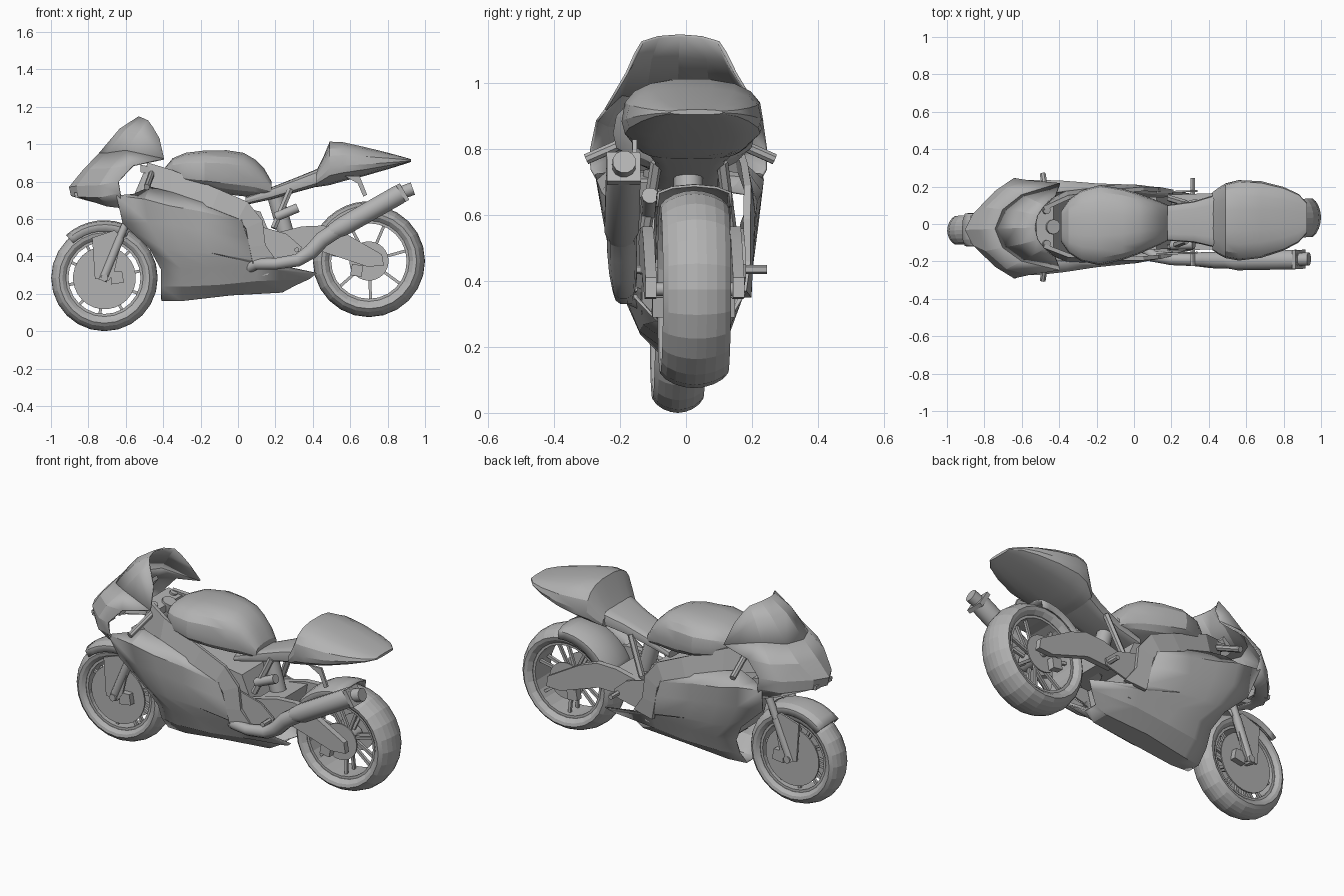
import bpy, bmesh
from math import sin, cos, pi, radians
from mathutils import Vector

if "Cube" in bpy.data.objects:
    bpy.data.objects.remove(bpy.data.objects["Cube"])

GREY = bpy.data.materials.new("plain grey")
GREY.use_nodes = True
GREY.diffuse_color = (.45, .45, .45, 1)
GREY.node_tree.nodes["Principled BSDF"].inputs["Base Color"].default_value = (.45, .45, .45, 1)

FRONT, REAR = Vector((-.714, 0, .285)), Vector((.7, 0, .375))
YAW = .035  # the whole machine is turned slightly


def finish(name, bm, mirror=False, thick=0, angle=16):
    """Mirror, turn, shade and store one part."""
    if mirror:
        new = bmesh.ops.duplicate(bm, geom=bm.verts[:] + bm.edges[:] + bm.faces[:])["geom"]
        for v in new:
            if isinstance(v, bmesh.types.BMVert):
                v.co.y *= -1
        bmesh.ops.reverse_faces(bm, faces=[f for f in new if isinstance(f, bmesh.types.BMFace)])
        bmesh.ops.remove_doubles(bm, verts=bm.verts[:], dist=.0005)
    bmesh.ops.recalc_face_normals(bm, faces=bm.faces[:])
    for v in bm.verts:
        v.co.y += YAW * v.co.x
    mesh = bpy.data.meshes.new(name)
    bm.to_mesh(mesh)
    bm.free()
    if angle:
        mesh.shade_smooth()
        mesh.set_sharp_from_angle(angle=radians(angle))
    mesh.materials.append(GREY)
    ob = bpy.data.objects.new(name, mesh)
    bpy.context.collection.objects.link(ob)
    if thick:
        mod = ob.modifiers.new("thickness", "SOLIDIFY")
        mod.thickness, mod.offset = thick, 0
    return ob


def skin(bm, rows, around=False, along=False, caps=False):
    """Join rows of points with quads."""
    v = [[bm.verts.new(p) for p in row] for row in rows]
    for i in range(len(v) - (not along)):
        a, b = v[i], v[(i + 1) % len(v)]
        for j in range(len(a) - (not around)):
            k = (j + 1) % len(a)
            bm.faces.new((a[j], a[k], b[k], b[j]))
    if caps:
        bm.faces.new(v[0][::-1])
        bm.faces.new(v[-1])


def shell(name, rows, thick=.008, angle=16):
    bm = bmesh.new()
    skin(bm, rows)
    return finish(name, bm, True, thick, angle)


def add_rod(bm, points, radii, sides=10):
    pts = [Vector(p) for p in points]
    rings = []
    for i, p in enumerate(pts):
        t = (pts[min(i + 1, len(pts) - 1)] - pts[max(i - 1, 0)]).normalized()
        u = t.cross(Vector((0, 1, 0)) if abs(t.y) < .9 else Vector((0, 0, 1))).normalized()
        w = t.cross(u)
        r = radii[i] if isinstance(radii, (list, tuple)) else radii
        turn = [2 * pi * (j + .5) / sides for j in range(sides)]
        rings.append([p + r * (u * cos(a) + w * sin(a)) for a in turn])
    skin(bm, rings, around=True, caps=True)


def rod(name, points, radii, sides=10, mirror=False):
    bm = bmesh.new()
    add_rod(bm, points, radii, sides)
    return finish(name, bm, mirror, angle=40)


def plate(name, outline, y0, y1, mirror=True):
    """Extruded side profile."""
    bm = bmesh.new()
    skin(bm, [[(x, y, z) for x, z in outline] for y in (y0, y1)], around=True, caps=True)
    return finish(name, bm, mirror)


def hull(name, stations, power=.75, sides=18, waist=.5):
    """Rounded body from (x, bottom, top, half width) stations, widest at the waist."""
    bm, rings = bmesh.new(), []
    soft = lambda s: abs(s) ** power * (1 if s > 0 else -1)
    for x, low, high, w in stations:
        mid = low + waist * (high - low)
        turn = [2 * pi * j / sides for j in range(sides)]
        rings.append([(x, w * soft(cos(a)), mid + soft(sin(a)) * (high - mid if sin(a) > 0 else mid - low))
                      for a in turn])
    skin(bm, rings, around=True, caps=True)
    return finish(name, bm, angle=24)


def lathe(name, centre, profile, steps=24, angle=10):
    """Spin a closed (radius, y) profile about the axle."""
    bm = bmesh.new()
    rows = []
    for i in range(steps):
        a = 2 * pi * i / steps
        rows.append([centre + Vector((r * cos(a), y, r * sin(a))) for r, y in profile])
    skin(bm, rows, around=True, along=True)
    return finish(name, bm, angle=angle)


def wheel(label, c, r, w, rim, spokes, disc):
    half = [(rim, .75 * w), (r * .79, .95 * w), (r * .85, w), (r * .91, .84 * w), (r * .96, .58 * w), (r * .99, .28 * w)]
    lathe(label + "_tyre", c, half + [(r, 0)] + [(a, -b) for a, b in half[::-1]])
    band = [(rim - .014, .72 * w), (rim + .006, .72 * w)]
    lathe(label + "_rim", c, band + [(a, -b) for a, b in band[::-1]])
    bm = bmesh.new()
    for i in range(spokes):
        a = 2 * pi * (i + .3) / spokes
        d = Vector((cos(a), 0, sin(a)))
        for side in (-1, 1):
            add_rod(bm, [c + d * .03 + Vector((0, side * .02, 0)),
                         c + d * (rim - .008) + Vector((0, side * .35 * w, 0))], .011, 4)
    finish(label + "_spokes", bm)
    rod(label + "_axle", [c - Vector((0, w + .04, 0)), c + Vector((0, w + .04, 0))], .02)
    rod(label + "_hub", [c - Vector((0, .6 * w, 0)), c + Vector((0, .6 * w, 0))], .045, 14)
    y = .72 * w
    rod(label + "_discs", [c + Vector((0, y, 0)), c + Vector((0, y + .008, 0))], disc, 28, True)


def fender(name, c, r, w, start, end, skirt):
    rows = []
    for i in range(9):
        a = radians(start + (end - start) * i / 8)
        rows.append([c + Vector((s * r * cos(a), y * w, s * r * sin(a)))
                     for s, y in ((skirt, 1), (.93, .97), (.98, .6), (1, 0))])
    shell(name, rows)


# Wheels and fenders
wheel("front_wheel", FRONT, .285, .077, .207, 10, .168)
wheel("rear_wheel", REAR, .3, .103, .216, 7, .105)
fender("front_fender", FRONT, .304, .086, 62, 132, .82)
fender("rear_fender", REAR, .316, .112, 84, 162, .8)
plate("fork_guard", [(-.78, .5), (-.66, .54), (-.62, .5), (-.66, .32), (-.69, .27), (-.765, .28)], .088, .1)

# Front fork and steering
rod("fork_lower", [(-.725, .09, .27), (-.63, .09, .5)], .024, mirror=True)
rod("fork_upper", [(-.64, .09, .48), (-.465, .09, .89)], .021, mirror=True)
plate("front_caliper", [(-.68, .25), (-.61, .26), (-.62, .32), (-.68, .32)], .065, .098)
for z, x in ((.85, -.48), (.69, -.55)):
    plate("fork_clamp", [(x - .04, z), (x + .05, z - .02), (x + .05, z + .02), (x - .04, z + .04)], -.12, .12, False)
rod("steering_head", [(-.52, 0, .66), (-.43, 0, .88)], .04)
rod("handlebar", [(-.455, .08, .86), (-.488, .285, .77)], .017, 8, True)
plate("dashboard", [(-.62, .92), (-.56, .97), (-.55, .95), (-.6, .88)], -.07, .07, False)

# Nose fairing and screen
shell("nose_fairing", [
    [(-.74, 0, .95), (-.70, .10, .95), (-.60, .175, .965), (-.395, .23, .92)],
    [(-.83, 0, .855), (-.79, .115, .865), (-.68, .215, .87), (-.56, .25, .885)],
    [(-.90, 0, .77), (-.86, .08, .775), (-.74, .20, .78), (-.64, .265, .80)],
    [(-.89, 0, .725), (-.85, .08, .72), (-.74, .20, .715), (-.63, .265, .74)],
    [(-.80, 0, .70), (-.76, .08, .69), (-.70, .16, .67), (-.62, .22, .66)]])
shell("windscreen", [
    [(-.53, 0, 1.145), (-.515, .065, 1.14), (-.48, .115, 1.125), (-.455, .137, 1.09)],
    [(-.63, 0, 1.08), (-.60, .085, 1.075), (-.53, .14, 1.065), (-.42, .165, 1.03)],
    [(-.74, 0, .95), (-.70, .10, .95), (-.60, .175, .965), (-.395, .23, .92)]])
plate("air_intake", [(-.87, .715), (-.875, .74), (-.77, .745), (-.76, .7)], .02, .075)

# Side and belly fairing, from the inner deck down to the keel
shell("body_fairing", [
    [(-.56, .18, .73), (-.47, .175, .77), (-.35, .19, .74), (-.20, .20, .69), (.02, .195, .63)],
    [(-.65, .25, .725), (-.50, .25, .705), (-.37, .24, .67), (-.20, .22, .64), (.02, .205, .59)],
    [(-.615, .19, .575), (-.48, .23, .58), (-.35, .228, .57), (-.20, .215, .54), (.05, .20, .50)],
    [(-.47, .175, .44), (-.40, .20, .44), (-.30, .208, .43), (-.15, .20, .42), (.09, .185, .38)],
    [(-.41, .135, .33), (-.30, .165, .33), (-.15, .17, .34), (.10, .16, .36), (.42, .13, .31)],
    [(-.41, .10, .24), (-.30, .125, .24), (-.10, .135, .25), (.10, .13, .27), (.38, .10, .28)],
    [(-.41, .04, .165), (-.30, .05, .165), (-.04, .06, .195), (.235, .05, .21), (.30, .04, .245)],
    [(-.41, 0, .165), (-.30, 0, .165), (-.04, 0, .195), (.235, 0, .21), (.30, 0, .245)]])

# Engine and radiator inside the fairing
plate("engine_block", [(-.3, .27), (.16, .3), (.2, .45), (.12, .64), (-.22, .7), (-.32, .5)], -.14, .14, False)
plate("radiator", [(-.37, .33), (-.34, .33), (-.44, .66), (-.48, .66)], -.15, .15, False)

# Frame beam and pivot plate
shell("frame", [
    [(-.48, .10, .90), (-.35, .155, .86), (-.10, .18, .755), (.05, .185, .69), (.13, .18, .59), (.145, .18, .46), (.21, .165, .37)],
    [(-.52, .10, .74), (-.36, .18, .73), (-.14, .20, .655), (.00, .20, .60), (.04, .195, .55), (.06, .19, .45), (.08, .185, .35)]],
    .022, 0)

# Tank, seat and tail
hull("fuel_tank", [
    (-.39, .83, .875, .08), (-.35, .80, .925, .14), (-.28, .77, .955, .19), (-.18, .75, .967, .215),
    (-.06, .73, .969, .19), (.03, .72, .955, .16), (.09, .72, .92, .135), (.14, .72, .87, .115), (.18, .72, .80, .095)],
     .75, 18, .45)
hull("seat", [(.04, .675, .72, .10), (.18, .705, .77, .095), (.32, .745, .825, .11), (.43, .775, .87, .14), (.5, .80, .9, .16)], .5, 16)
hull("tail", [
    (.42, .77, .86, .155), (.455, .775, .93, .18), (.49, .78, 1.015, .20), (.56, .80, 1.012, .215),
    (.68, .83, .985, .205), (.80, .865, .955, .17), (.88, .89, .933, .13), (.925, .905, .92, .08)], .75, 18, .4)
rod("seat_strut", [(.28, .1, .76), (.19, .13, .55)], .018, 6, True)
rod("rear_shock", [(.2, 0, .72), (.28, 0, .44)], .045)
rod("reservoir", [(.2, -.12, .61), (.32, -.12, .66)], .026)

# Swingarm, calipers and foot pegs
plate("swingarm", [(.18, .52), (.34, .56), (.46, .565), (.57, .525), (.77, .41), (.78, .35), (.69, .345), (.45, .425), (.28, .42)], .116, .15)
plate("swingarm_bridge", [(.2, .44), (.34, .44), (.36, .55), (.22, .53)], -.13, .13, False)
plate("rear_caliper", [(.6, .3), (.66, .29), (.67, .35), (.61, .36)], .085, .125)
rod("foot_peg", [(.315, .14, .435), (.315, .235, .435)], .014, 6, True)
plate("heel_plate", [(.12, .56), (.26, .52), (.34, .45), (.33, .41), (.12, .36)], .16, .17)

# Exhaust on the right side
rod("exhaust_pipe", [(.04, -.11, .33), (.1, -.175, .36), (.2, -.195, .36), (.32, -.2, .38), (.39, -.205, .425),
                     (.45, -.21, .49), (.55, -.213, .555)], (.03, .031, .032, .036, .042, .045, .045))
rod("muffler", [(.5, -.213, .53), (.56, -.215, .56), (.86, -.22, .73), (.89, -.22, .747)], (.042, .054, .054, .048), 12)
rod("muffler_cap", [(.87, -.22, .735), (.89, -.22, .747)], .072, 4)
rod("exhaust_tip", [(.88, -.22, .743), (.935, -.22, .762)], .036, 12)
plate("muffler_hanger", [(.57, .83), (.65, .83), (.69, .73), (.67, .72), (.64, .79)], -.185, -.172, False)
